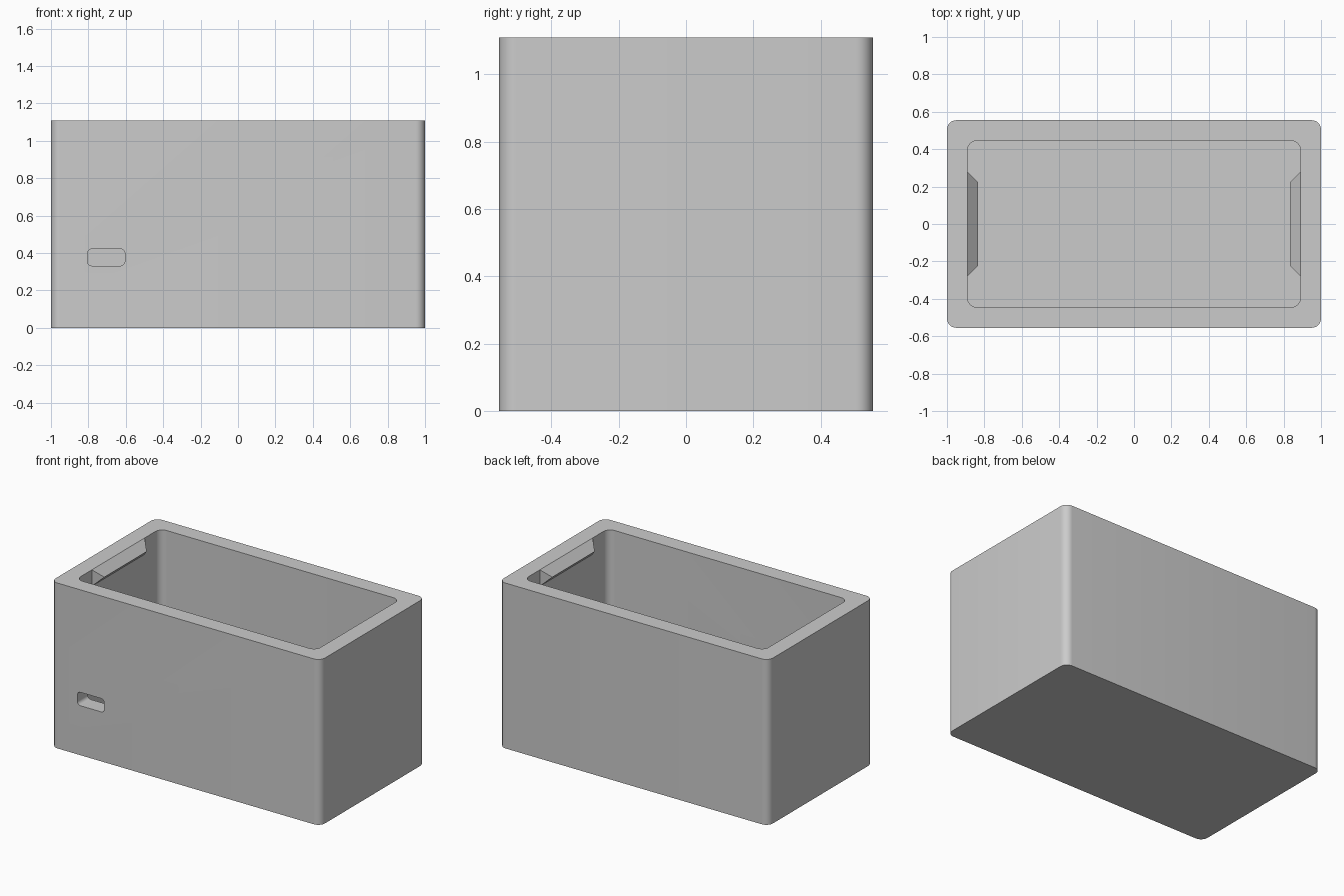
import bpy
import bmesh
from math import radians, sin, cos, pi
from mathutils import Matrix

WIDTH, DEPTH, HEIGHT = 2.0, 1.11, 1.11
WALL = 0.11
TAB = 0.055                      # how far each tab stands out from the wall

cube = bpy.data.objects.get("Cube")
if cube:
    bpy.data.objects.remove(cube, do_unlink=True)

grey = bpy.data.materials.new("light grey")
grey.use_nodes = True
grey.diffuse_color = (0.6, 0.6, 0.6, 1)
grey.node_tree.nodes["Principled BSDF"].inputs["Base Color"].default_value = (0.6, 0.6, 0.6, 1)


def make_object(name, bm):
    bmesh.ops.recalc_face_normals(bm, faces=bm.faces[:])
    mesh = bpy.data.meshes.new(name)
    bm.to_mesh(mesh)
    bm.free()
    mesh.materials.append(grey)
    obj = bpy.data.objects.new(name, mesh)
    bpy.context.collection.objects.link(obj)
    return obj


def rounded_prism(name, w, d, h, radius, matrix, steps=8):
    """Rounded rectangle extruded upward from its own origin, then placed."""
    bm = bmesh.new()
    outline = []
    corners = ((1, 1), (-1, 1), (-1, -1), (1, -1))
    for quarter, (sx, sy) in enumerate(corners):
        for i in range(steps + 1):
            a = (quarter + i / steps) * pi / 2
            outline.append(bm.verts.new((sx * (w / 2 - radius) + radius * cos(a),
                                         sy * (d / 2 - radius) + radius * sin(a), 0)))
    base = bm.faces.new(outline)
    top = bmesh.ops.extrude_face_region(bm, geom=[base])["geom"]
    bmesh.ops.translate(bm, vec=(0, 0, h),
                        verts=[v for v in top if isinstance(v, bmesh.types.BMVert)])
    bm.transform(matrix)
    return make_object(name, bm)


def cut(target, cutter):
    cutter.hide_render = True
    bpy.context.view_layer.objects.active = target
    mod = target.modifiers.new("cut", 'BOOLEAN')
    mod.operation = 'DIFFERENCE'
    mod.solver = 'EXACT'
    mod.object = cutter
    bpy.ops.object.modifier_apply(modifier=mod.name)
    bpy.data.objects.remove(cutter, do_unlink=True)


# Open box with rounded upright corners
box = rounded_prism("box_body", WIDTH, DEPTH, HEIGHT, 0.05, Matrix())
cut(box, rounded_prism("cavity_cutter", WIDTH - 2 * WALL, DEPTH - 2 * WALL, HEIGHT, 0.05,
                       Matrix.Translation((0, 0, WALL))))

# Cable slot through the front wall
cut(box, rounded_prism("slot_cutter", 0.2, 0.09, 0.3, 0.024,
                       Matrix.Translation((-0.705, -0.4, 0.377)) @ Matrix.Rotation(pi / 2, 4, 'X')))

bpy.ops.object.select_all(action='DESELECT')
box.select_set(True)
bpy.context.view_layer.objects.active = box
bpy.ops.object.shade_smooth_by_angle(angle=radians(30))

# Wedge-shaped lid tabs under the rim of both end walls
for name, side in (("left_tab", 1), ("right_tab", -1)):
    bm = bmesh.new()
    wall_x = side * (WIDTH / 2 - WALL)
    ends = []
    for y in (-1, 1):
        ends.append([bm.verts.new((wall_x, y * 0.28, HEIGHT)),
                     bm.verts.new((wall_x - side * TAB, y * (0.28 - TAB), HEIGHT - TAB)),
                     bm.verts.new((wall_x, y * 0.28, HEIGHT - 2 * TAB))])
        bm.faces.new(ends[-1])
    a, b = ends
    for i in range(3):
        j = (i + 1) % 3
        bm.faces.new((a[i], a[j], b[j], b[i]))
    make_object(name, bm)
